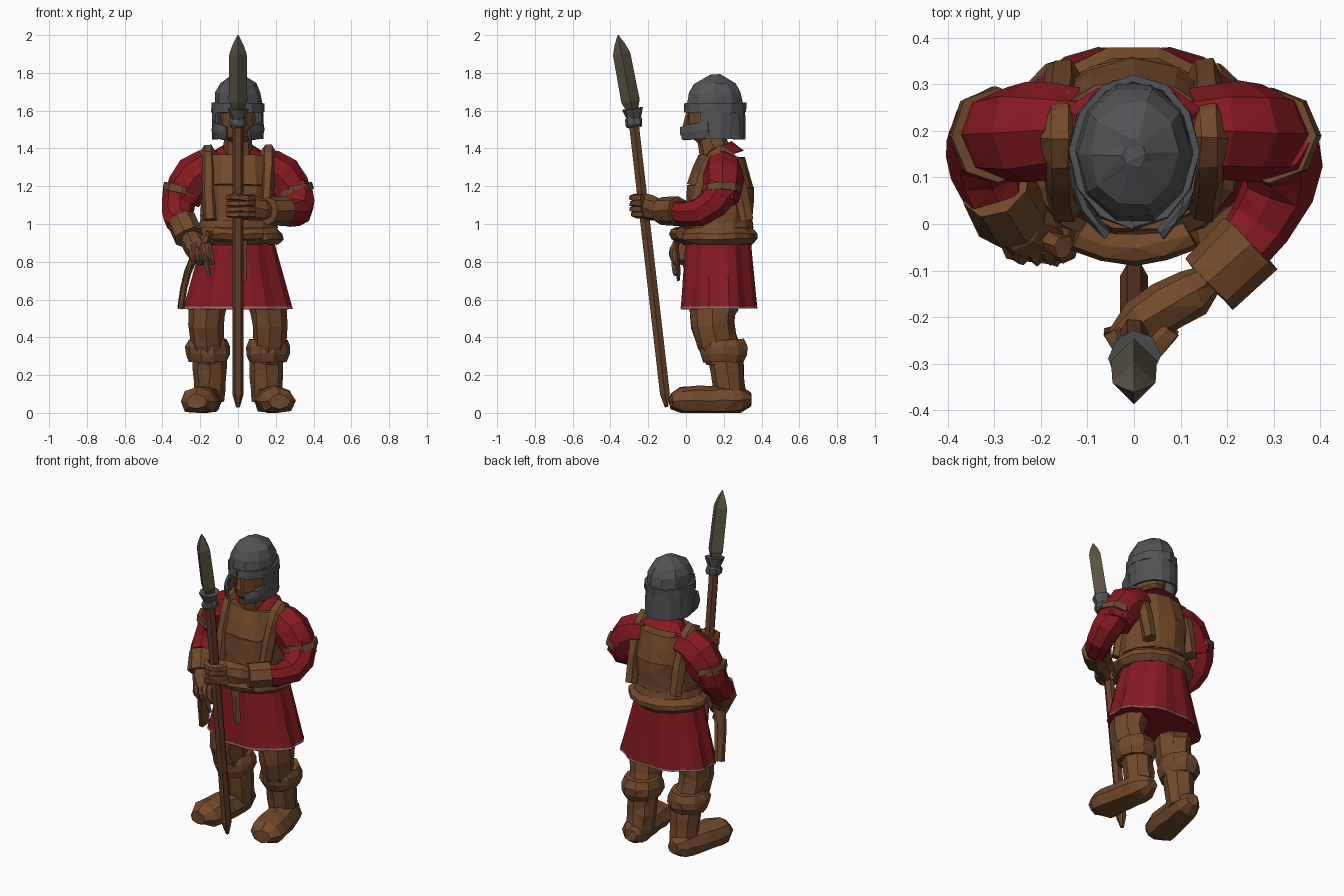
import bpy, bmesh, math, random
from mathutils import Vector

random.seed(4)
if "Cube" in bpy.data.objects:
    bpy.data.objects.remove(bpy.data.objects["Cube"], do_unlink=True)


def material(name, red_part, green_part, blue_part):
    colour = (red_part, green_part, blue_part, 1)
    mat = bpy.data.materials.new(name)
    mat.use_nodes = True
    mat.diffuse_color = colour
    mat.node_tree.nodes["Principled BSDF"].inputs["Base Color"].default_value = colour
    return mat


red = material("red cloth", .235, .01, .014)
leather = material("brown leather", .165, .068, .024)
skin = material("tan skin", .18, .07, .024)
wood = material("dark wood", .13, .05, .02)
iron = material("grey iron", .085, .085, .092)
bronze = material("dull bronze steel", .1, .086, .055)
trim = material("faded hem", .25, .16, .15)


# Radius rules along a part, from its start to its end
def straight(t):
    return 1


def swollen(t):
    return 1 + math.sin(math.pi * t) / 5


def blunt(t):
    return max(.5, math.sqrt(1 - (2 * t - 1) ** 6))


def domed(t):
    return max(.2, math.sqrt(1 - t ** 3))


def pointed(t):
    return max(.05, min(1, .6 + 4 * t, 5 - 5 * t))


def make_object(name, rings, closed, mat, jitter):
    """Join successive rings of points with faces; closed rings get end caps."""
    bm = bmesh.new()
    loops = [[bm.verts.new(p) for p in ring] for ring in rings]
    count = len(loops[0])
    for low, high in zip(loops, loops[1:]):
        for i in range(count if closed else count - 1):
            j = (i + 1) % count
            bm.faces.new((low[i], low[j], high[j], high[i]))
    if closed:
        bm.faces.new(loops[0])
        bm.faces.new(loops[-1])
    for v in bm.verts:
        v.co += Vector([random.uniform(-jitter, jitter) for axis in "xyz"])
        v.co.z = max(v.co.z, 0)
    if jitter:
        bmesh.ops.triangulate(bm, faces=bm.faces[:])
    bmesh.ops.recalc_face_normals(bm, faces=bm.faces[:])
    mesh = bpy.data.meshes.new(name)
    bm.to_mesh(mesh)
    bm.free()
    mesh.materials.append(mat)
    ob = bpy.data.objects.new(name, mesh)
    bpy.context.collection.objects.link(ob)
    return ob


def sweep(name, mat, path, wide, deep=None, shape=straight, sides=8, rows=4, pleat=0, jitter=.004):
    """Sweep an ellipse along a line or a three-point curve, easing its size from end to end."""
    start, bend, end = path if len(path) > 2 else (path[0], path[0].lerp(path[1], .5), path[1])
    deep = deep or wide
    rings, across = [], None
    for row in range(rows + 1):
        t = row / rows
        first, second = start.lerp(bend, t), bend.lerp(end, t)
        along = (second - first).normalized()
        if across is None:
            across = along.cross(Vector((0, 0, 1) if abs(along.z) < .8 else (0, 1, 0)))
        across = (across - along * across.dot(along)).normalized()
        outward = along.cross(across)
        a = across * (wide[0] + (wide[1] - wide[0]) * t) * shape(t)
        b = outward * (deep[0] + (deep[1] - deep[0]) * t) * shape(t)
        ring = []
        for i in range(sides):
            angle = math.tau * i / sides
            fold = 1 - pleat * (i % 3 == 0)
            ring.append(first.lerp(second, t) + (a * math.cos(angle) + b * math.sin(angle)) * fold)
        rings.append(ring)
    return make_object(name, rings, True, mat, jitter)


def shell(name, mat, radius, bottom, top, gap):
    """Curved plate around the head, open at the front by the half angle gap."""
    rings = []
    for z in (top, bottom):
        ring = []
        for i in range(13):
            angle = math.radians(gap + (360 - 2 * gap) * i / 12)
            ring.append((radius * math.sin(angle), .155 - 1.18 * radius * math.cos(angle), z))
        rings.append(ring)
    plate = make_object(name, rings, False, mat, .003)
    thickness = plate.modifiers.new("thickness", "SOLIDIFY")
    thickness.thickness = .015
    thickness.offset = 0


def P(x, y, z):
    return Vector((x, y, z))


def spear(z):
    """Point on the leaning spear at a height."""
    return P(0, -.1 - .115 * z, z)


# Torso, collar, skirt and belts
sweep("vest", leather, [P(0, .17, .9), P(0, .18, 1.2)], (.2, .195), (.18, .178), sides=12)
sweep("vest_chest", leather, [P(0, .18, 1.2), P(0, .19, 1.36)], (.195, .17), (.178, .125), sides=12, rows=2)
sweep("collar", red, [P(0, .19, 1.35), P(0, .17, 1.41)], (.165, .08), (.125, .08), sides=12, rows=2)
sweep("pleated_skirt", red, [P(0, .17, .9), P(0, .175, .55)], (.2, .3), (.18, .21),
      sides=24, pleat=.06, jitter=0)
sweep("skirt_hem", trim, [P(0, .175, .563), P(0, .175, .553)], (.298, .301), (.21, .212),
      sides=24, rows=1, pleat=.06, jitter=0)
sweep("belt", leather, [P(0, .165, .89), P(0, .165, .98)], (.21, .2), (.185, .185),
      shape=swollen, sides=14, rows=3)
sweep("upper_belt", leather, [P(0, .17, .98), P(0, .17, 1.02)], (.21, .2), (.19, .185), sides=14, rows=1)
sweep("belt_knot", leather, [P(-.12, -.02, .95), P(0, -.08, .94), P(.12, -.02, .95)], (.04, .035))
sweep("belt_tail", leather, [P(.02, -.05, .93), P(.02, -.04, .7)], (.03, .025), (.01, .01), sides=4)

for side, s in (("left", 1), ("right", -1)):
    # Shoulder strap and sleeve
    sweep(side + "_strap", leather, [P(.15 * s, .04, 1.02), P(.17 * s, .19, 1.75), P(.15 * s, .32, 1.02)],
          (.038, .038), (.04, .04), sides=6, rows=8)
    sweep(side + "_sleeve", red, [P(.11 * s, .2, 1.29), P(.25 * s, .2, 1.29), P(.3 * s, .19, 1.12)],
          (.09, .09), (.1, .095), shape=swollen)
    sweep(side + "_sleeve_band", leather, [P(.29 * s, .19, 1.2), P(.3 * s, .19, 1.16)], (.105, .105), rows=1)
    # Trouser leg, boot and splayed foot
    sweep(side + "_trouser", leather, [P(.15 * s, .16, .6), P(.19 * s, .1, .48), P(.15 * s, .2, .3)],
          (.1, .085), (.13, .1))
    sweep(side + "_boot_cuff", leather, [P(.16 * s, .2, .27), P(.16 * s, .2, .39)], (.1, .1), (.11, .11),
          shape=swollen, sides=10, rows=3)
    sweep(side + "_boot_shaft", leather, [P(.15 * s, .24, .06), P(.15 * s, .21, .29)], (.08, .09))
    sweep(side + "_boot_foot", leather, [P(.15 * s, .34, .07), P(.22 * s, -.08, .06)], (.08, .11), (.08, .08),
          shape=blunt, rows=8)

# Left forearm, glove and fist around the spear
sweep("left_forearm", red, [P(.3, .19, 1.18), P(.37, .1, 1), P(.2, -.09, 1.07)], (.095, .06))
sweep("left_glove_cuff", leather, [P(.25, -.04, 1.07), P(.16, -.13, 1.07)], (.08, .075), rows=1)
sweep("left_hand", leather, [P(.18, -.11, 1.07), P(-.04, -.25, 1.1)], (.055, .055), (.06, .07), shape=blunt)

# Right forearm, glove and hand at the hip
sweep("right_forearm", red, [P(-.3, .2, 1.18), P(-.34, .18, 1.03), P(-.3, .06, 1)], (.095, .07))
sweep("right_glove_cuff", leather, [P(-.3, .08, 1.02), P(-.26, .01, .93)], (.08, .08), rows=1)
sweep("right_hand", leather, [P(-.27, .02, .96), P(-.18, -.04, .8)], (.065, .06), shape=blunt)

# Fingers of both hands
for k in range(4):
    grip = spear(1.05 + .03 * k)
    sweep(f"left_finger_{k + 1}", leather,
          [grip + P(.08, 0, 0), grip + P(0, -.11, 0), grip - P(.05, 0, 0)], (.022, .018), sides=5)
    knuckle = P(.03 * k - .25, -.05, .89)
    sweep(f"right_finger_{k + 1}", leather,
          [knuckle, knuckle + P(.01, -.04, -.05), knuckle + P(.02, 0, -.1)], (.02, .015), sides=5)

# Sheathed short blade on the right hip
sweep("scabbard", leather, [P(-.2, -.02, .9), P(-.28, .04, .75), P(-.3, .1, .56)], (.02, .02), (.05, .035), sides=6)
sweep("blade_grip", leather, [P(-.2, -.03, .88), P(-.15, -.05, .96)], (.02, .025), sides=6)
sweep("blade_guard", iron, [P(-.17, -.06, .8), P(-.15, -.06, .73)], (.015, .01), sides=5)

# Neck, head and nose
sweep("neck", skin, [P(0, .16, 1.36), P(0, .13, 1.46)], (.085, .075), rows=1)
sweep("head", skin, [P(0, .13, 1.42), P(0, .12, 1.68)], (.08, .1), (.11, .12), shape=blunt, sides=10, rows=6)
sweep("nose", skin, [P(0, .01, 1.6), P(0, 0, 1.52)], (.01, .022), sides=4, rows=1)

# Helmet: faceted dome, brow band, neck guard and cheek guards reaching past the jaw
sweep("helmet_dome", iron, [P(0, .155, 1.6), P(0, .15, 1.79)], (.128, .125), (.155, .15), shape=domed, sides=10)
shell("brow_band", iron, .133, 1.59, 1.64, 1)
shell("neck_guard", iron, .13, 1.45, 1.61, 60)
for side, s in (("left", 1), ("right", -1)):
    sweep(side + "_cheek_guard", iron, [P(.125 * s, .12, 1.5), P(.12 * s, .03, 1.49), P(.06 * s, -.02, 1.48)],
          (.012, .012), (.055, .04), sides=6)

# Spear: tapered shaft, flared socket and blade
sweep("spear_shaft", wood, [spear(.03), spear(.1)], (.01, .03), sides=6, rows=1, jitter=0)
sweep("spear_pole", wood, [spear(.1), spear(1.55)], (.03, .03), sides=6, rows=1, jitter=0)
sweep("spear_collar", iron, [spear(1.51), spear(1.56)], (.04, .04), shape=swollen)
sweep("spear_socket", iron, [spear(1.55), spear(1.61)], (.035, .055), rows=1)
sweep("spear_blade", bronze, [spear(1.6), P(0, -.36, 2)], (.05, .045), shape=pointed, sides=4, rows=8, jitter=0)
